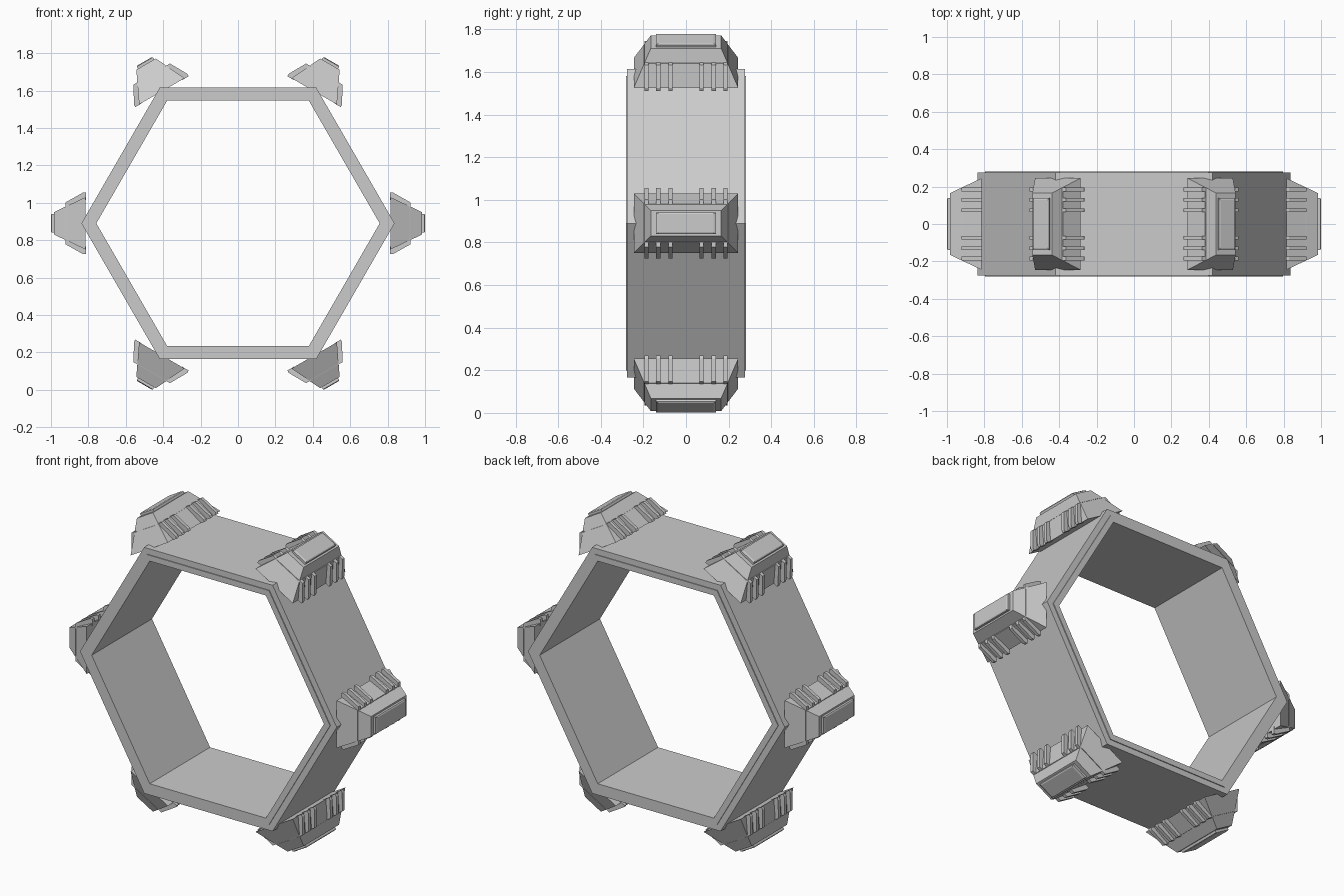
import bpy, bmesh, math
from mathutils import Matrix, Vector

if "Cube" in bpy.data.objects:
    bpy.data.objects.remove(bpy.data.objects["Cube"])

CZ = 0.89  # height of the ring centre

grey = bpy.data.materials.new("plain grey")
grey.diffuse_color = (0.6, 0.6, 0.6, 1)
grey.use_nodes = True
grey.node_tree.nodes["Principled BSDF"].inputs["Base Color"].default_value = grey.diffuse_color


def finish(bm, name):
    bmesh.ops.recalc_face_normals(bm, faces=bm.faces)
    me = bpy.data.meshes.new(name)
    bm.to_mesh(me)
    bm.free()
    me.materials.append(grey)
    ob = bpy.data.objects.new(name, me)
    bpy.context.collection.objects.link(ob)
    return ob


def loft(bm, sections):
    """Closed solid through rectangles given as (radius, half y, half tangent)."""
    loops = [[bm.verts.new((r, sy * y, st * t))
              for sy, st in ((-1, -1), (1, -1), (1, 1), (-1, 1))]
             for r, y, t in sections]
    for a, b in zip(loops, loops[1:]):
        for i in range(4):
            j = (i + 1) % 4
            bm.faces.new((a[i], a[j], b[j], b[i]))
    bm.faces.new(loops[0])
    bm.faces.new(loops[-1])


def prism(bm, profile, y0, y1):
    """Extrude an (radius, tangent) outline along y."""
    a = [bm.verts.new((r, y0, t)) for r, t in profile]
    b = [bm.verts.new((r, y1, t)) for r, t in profile]
    bm.faces.new(a)
    bm.faces.new(b)
    n = len(profile)
    for i in range(n):
        j = (i + 1) % n
        bm.faces.new((a[i], a[j], b[j], b[i]))


# Hexagonal ring: a cross-section (apothem, y) swept round six corners
section = [(0.725, -0.276), (0.69, -0.276), (0.69, -0.281), (0.656, -0.281),
           (0.656, 0.281), (0.69, 0.281), (0.69, 0.276), (0.725, 0.276)]
bm = bmesh.new()
rings = []
for k in range(6):
    a = k * math.pi / 3
    rings.append([bm.verts.new((p / math.cos(math.pi / 6) * math.cos(a), y,
                                CZ + p / math.cos(math.pi / 6) * math.sin(a)))
                  for p, y in section])
for k in range(6):
    p, q = rings[k], rings[(k + 1) % 6]
    for i in range(len(section)):
        j = (i + 1) % len(section)
        bm.faces.new((p[i], p[j], q[j], q[i]))
finish(bm, "hexagonal_ring")

# One corner block, repeated at each of the six corners
for k in range(6):
    turn = Matrix.Translation(Vector((0, 0, CZ))) @ Matrix.Rotation(-k * math.pi / 3, 4, 'Y')

    # tapered body with a thin seam line
    bm = bmesh.new()
    loft(bm, [(0.815, 0.245, 0.14), (0.918, 0.196, 0.091), (0.918, 0.192, 0.087),
              (0.923, 0.190, 0.085), (0.923, 0.194, 0.089), (0.983, 0.165, 0.06)])
    bm.transform(turn)
    finish(bm, f"corner_block_{k + 1}")

    # raised outer panel with bevelled rim
    bm = bmesh.new()
    loft(bm, [(0.975, 0.14, 0.05), (0.996, 0.14, 0.05), (1.0, 0.128, 0.044)])
    bm.transform(turn)
    finish(bm, f"outer_panel_{k + 1}")

    # thin ribs on both sloping sides
    bm = bmesh.new()
    for s in (-1, 1):
        for y in (-0.185, -0.13, -0.073, 0.073, 0.13, 0.185):
            prism(bm, [(0.813, s * 0.125), (0.813, s * 0.165), (0.828, s * 0.165),
                       (0.922, s * 0.112), (0.922, s * 0.08)], y - 0.01, y + 0.01)
    bm.transform(turn)
    finish(bm, f"ribs_{k + 1}")
